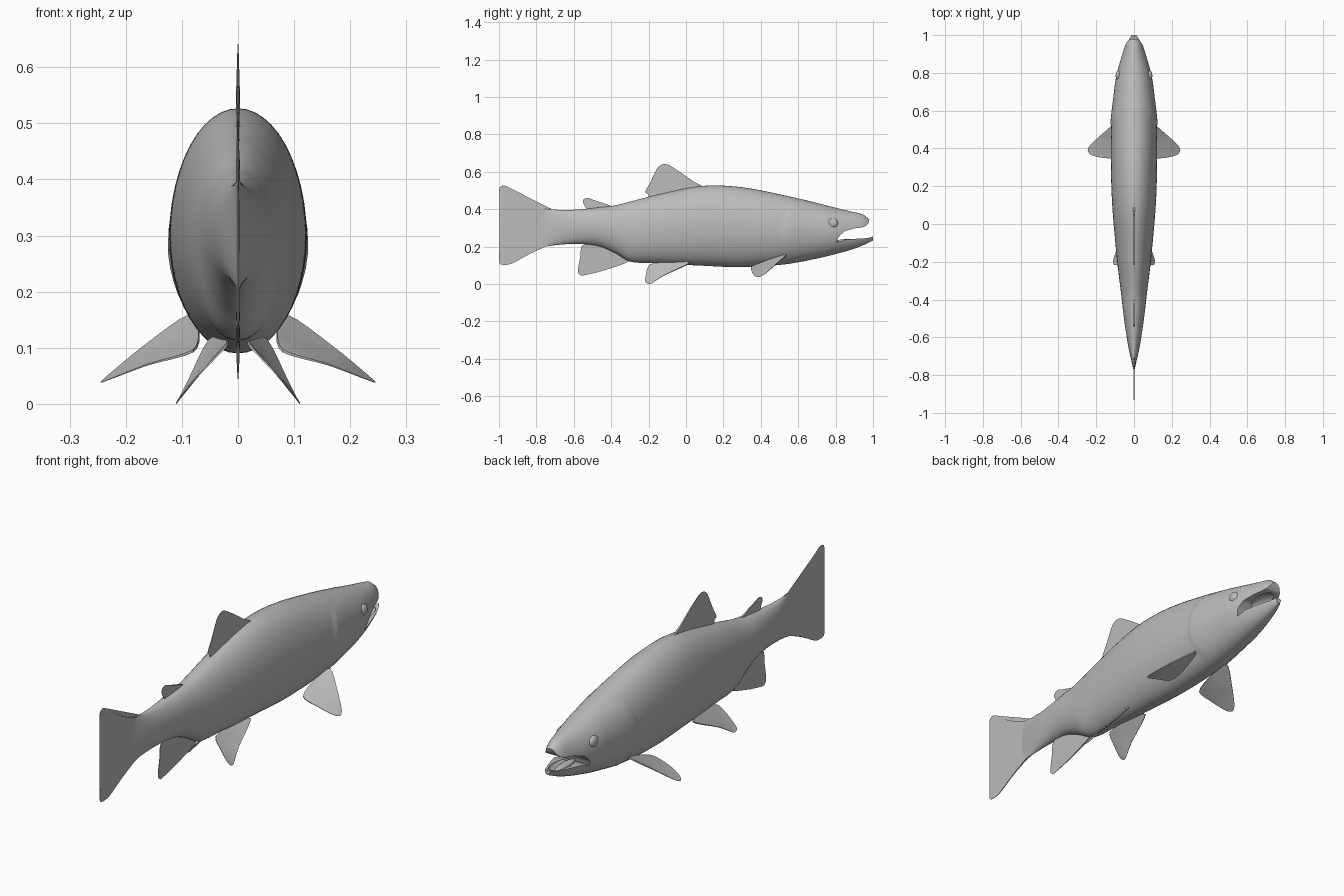
import bpy, bmesh, math
from mathutils import Vector

if "Cube" in bpy.data.objects:
    bpy.data.objects.remove(bpy.data.objects["Cube"])

skin = bpy.data.materials.new("grey_skin")
skin.diffuse_color = (0.5, 0.5, 0.5, 1)
skin.use_nodes = True
skin.node_tree.nodes["Principled BSDF"].inputs["Base Color"].default_value = skin.diffuse_color


def make_object(name, bm, angle=40):
    bmesh.ops.recalc_face_normals(bm, faces=bm.faces[:])
    mesh = bpy.data.meshes.new(name)
    bm.to_mesh(mesh)
    bm.free()
    mesh.materials.append(skin)
    ob = bpy.data.objects.new(name, mesh)
    bpy.context.collection.objects.link(ob)
    bpy.ops.object.select_all(action='DESELECT')
    ob.select_set(True)
    bpy.context.view_layer.objects.active = ob
    bpy.ops.object.shade_smooth_by_angle(angle=math.radians(angle))
    return ob


def ellipsoid(name, centre, radii):
    bm = bmesh.new()
    bmesh.ops.create_uvsphere(bm, u_segments=32, v_segments=16, radius=1)
    bmesh.ops.scale(bm, vec=radii, verts=bm.verts)
    bmesh.ops.translate(bm, vec=centre, verts=bm.verts)
    return make_object(name, bm)


def cut(target, cutter):
    bpy.context.view_layer.objects.active = target
    mod = target.modifiers.new("cut", 'BOOLEAN')
    mod.operation, mod.solver, mod.object = 'DIFFERENCE', 'EXACT', cutter
    bpy.ops.object.modifier_apply(modifier=mod.name)
    bpy.data.objects.remove(cutter)


# Body stations: y, top z, bottom z, half width
STATIONS = [
    (-.78, .41, .19, .001), (-.75, .402, .2, .008), (-.65, .395, .212, .03),
    (-.55, .4, .213, .046), (-.46, .41, .2, .058), (-.38, .42, .165, .067),
    (-.3, .44, .12, .077), (-.19, .468, .112, .09), (.08, .523, .098, .114),
    (.29, .518, .09, .122), (.53, .473, .105, .12), (.72, .428, .14, .104),
    (.8, .407, .16, .09), (.88, .388, .182, .068), (.95, .37, .208, .046),
    (.98, .345, .222, .031), (1.0, .262, .232, .012)]


def station(y):
    """Smooth interpolation between body stations."""
    S = STATIONS
    i = max(k for k in range(len(S) - 1) if S[k][0] <= y + 1e-9)
    h = S[i + 1][0] - S[i][0]
    t = (y - S[i][0]) / h

    def slope(k, c):
        a, b = S[max(k - 1, 0)], S[min(k + 1, len(S) - 1)]
        return (b[c] - a[c]) / (b[0] - a[0])

    out = []
    for c in (1, 2, 3):
        p, q = S[i][c], S[i + 1][c]
        if i >= len(S) - 3:
            out.append(p + (q - p) * (t * t if i == len(S) - 2 and c == 1 else t))
            continue
        out.append((2*t**3 - 3*t*t + 1)*p + (t**3 - 2*t*t + t)*h*slope(i, c)
                   + (3*t*t - 2*t**3)*q + (t**3 - t*t)*h*slope(i + 1, c))
    return out


def gill_bulge(y, z):
    """Gill cover: sharp curved rear edge that fades out toward the head."""
    ahead = y - (.515 + 1.8 * (z - .26) ** 2)
    rise = min(max(ahead / .015, 0), 1)
    return 1 + .05 * rise * max(0, 1 - max(ahead, 0) / .16) * (z < .42)


# Body loft
N = 48
ys = [-.78 + 1.73 * i / 140 for i in range(141)] + [.95 + .005 * i for i in range(1, 11)]
bm = bmesh.new()
rings = []
for y in ys:
    top, bot, w = station(min(y, 1))
    ring = []
    for k in range(N):
        a = 2 * math.pi * k / N
        z = (top + bot) / 2 + (top - bot) / 2 * math.sin(a)
        ring.append(bm.verts.new((w * math.cos(a) * gill_bulge(y, z), y, z)))
    rings.append(ring)
for r, s in zip(rings, rings[1:]):
    for k in range(N):
        bm.faces.new((r[k], r[(k + 1) % N], s[(k + 1) % N], s[k]))
bm.faces.new(rings[0])
bm.faces.new(rings[-1])
body = make_object("body", bm)

# Open mouth: side profile cut through, then hollowed jaws
MOUTH = [(.805, .222), (.812, .243), (.825, .262), (.85, .283), (.9, .297), (.94, .302),
         (.962, .31), (.975, .325), (.981, .345), (1.05, .36), (1.05, .256),
         (1.0, .254), (.97, .245), (.9, .241), (.85, .237)]
bm = bmesh.new()
face = bm.faces.new([bm.verts.new((-.2, y, z)) for y, z in MOUTH])
ext = bmesh.ops.extrude_face_region(bm, geom=[face])
bmesh.ops.translate(bm, vec=(.4, 0, 0),
                    verts=[v for v in ext["geom"] if isinstance(v, bmesh.types.BMVert)])
cut(body, make_object("mouth_cutter", bm))
cut(body, ellipsoid("lower_jaw_cutter", (0, .895, .243), (.036, .085, .022)))
cut(body, ellipsoid("upper_jaw_cutter", (0, .885, .29), (.038, .075, .03)))
bpy.context.view_layer.objects.active = body
body.select_set(True)
bpy.ops.object.shade_smooth_by_angle(angle=math.radians(40))

# Tongue
ellipsoid("tongue", (0, .875, .229), (.018, .07, .012))

# Eyes
for side, label in ((1, "right"), (-1, "left")):
    ellipsoid("eye_" + label, (side * .081, .785, .325), (.016, .028, .026))


def fin(name, pts, root, tip, half=.004):
    """Thin fin from an outline, tapering from root to tip."""
    P = [Vector(p) for p in pts]
    n = len(P)
    loop = []
    for i in range(n):
        a, b, c, d = P[i - 1], P[i], P[(i + 1) % n], P[(i + 2) % n]
        for t in (0, .25, .5, .75):
            loop.append(b + .4 * t * (c - a) * (1 - t) ** 2 + (c - b) * (3*t*t - 2*t**3)
                        - .4 * t * t * (1 - t) * (d - b))
    normal = sum((p.cross(q) for p, q in zip(P, P[1:] + P[:1])), Vector()).normalized()
    axis = Vector(tip) - Vector(root)
    bm = bmesh.new()
    sides = []
    for s in (1, -1):
        row = []
        for p in loop:
            f = (p - Vector(root)).dot(axis) / axis.length_squared
            row.append(bm.verts.new(p + s * normal * half * min(max(1 - .85 * f, .12), 1)))
        sides.append(row)
    f, b = sides
    m = len(loop)
    caps = [bm.faces.new(f), bm.faces.new(b[::-1])]
    for i in range(m):
        j = (i + 1) % m
        bm.faces.new((f[i], b[i], b[j], f[j]))
    bmesh.ops.triangulate(bm, faces=caps)
    return make_object(name, bm, 30)


def mid_fin(name, outline, root, tip):
    fin(name, [(0, y, z) for y, z in outline], (0, *root), (0, *tip))


# Fins on the centre line
mid_fin("dorsal_fin", [(.09, .515), (.04, .548), (-.03, .597), (-.09, .635), (-.12, .641),
                       (-.152, .622), (-.19, .545), (-.218, .493), (-.205, .482),
                       (-.18, .455), (0, .47)], (0, .49), (-.12, .64))
mid_fin("adipose_fin", [(-.4, .415), (-.465, .437), (-.52, .459), (-.545, .455),
                        (-.552, .44), (-.542, .418), (-.53, .4), (-.48, .385)],
        (-.45, .4), (-.54, .46))
mid_fin("anal_fin", [(-.3, .125), (-.43, .075), (-.545, .046), (-.57, .05), (-.578, .075),
                     (-.566, .14), (-.555, .205), (-.48, .23), (-.36, .18)],
        (-.42, .2), (-.56, .05))
mid_fin("tail_fin", [(-.7, .385), (-.76, .402), (-.86, .452), (-.96, .522), (-.99, .522),
                     (-.999, .5), (-.988, .43), (-.968, .315), (-.98, .21), (-.999, .125),
                     (-.985, .103), (-.93, .109), (-.83, .165), (-.75, .2), (-.7, .225)],
        (-.72, .3), (-.99, .3))

# Paired fins
PECTORAL = [(.09, .535, .155), (.17, .475, .1), (.23, .42, .052), (.245, .39, .038),
            (.225, .365, .045), (.16, .35, .07), (.08, .355, .094), (.07, .45, .13)]
PELVIC = [(.05, .02, .113), (.085, -.115, .047), (.108, -.185, .003), (.11, -.205, .002),
          (.102, -.218, .014), (.062, -.212, .06), (.02, -.19, .105), (.025, -.08, .115)]
for s, label in ((1, "right"), (-1, "left")):
    for name, pts, root, tip in (("pectoral_fin_", PECTORAL, (.08, .45, .125), (.24, .39, .04)),
                                 ("pelvic_fin_", PELVIC, (.035, -.08, .11), (.11, -.2, .005))):
        fin(name + label, [(s * x, y, z) for x, y, z in pts],
            (s * root[0], *root[1:]), (s * tip[0], *tip[1:]), .003)
